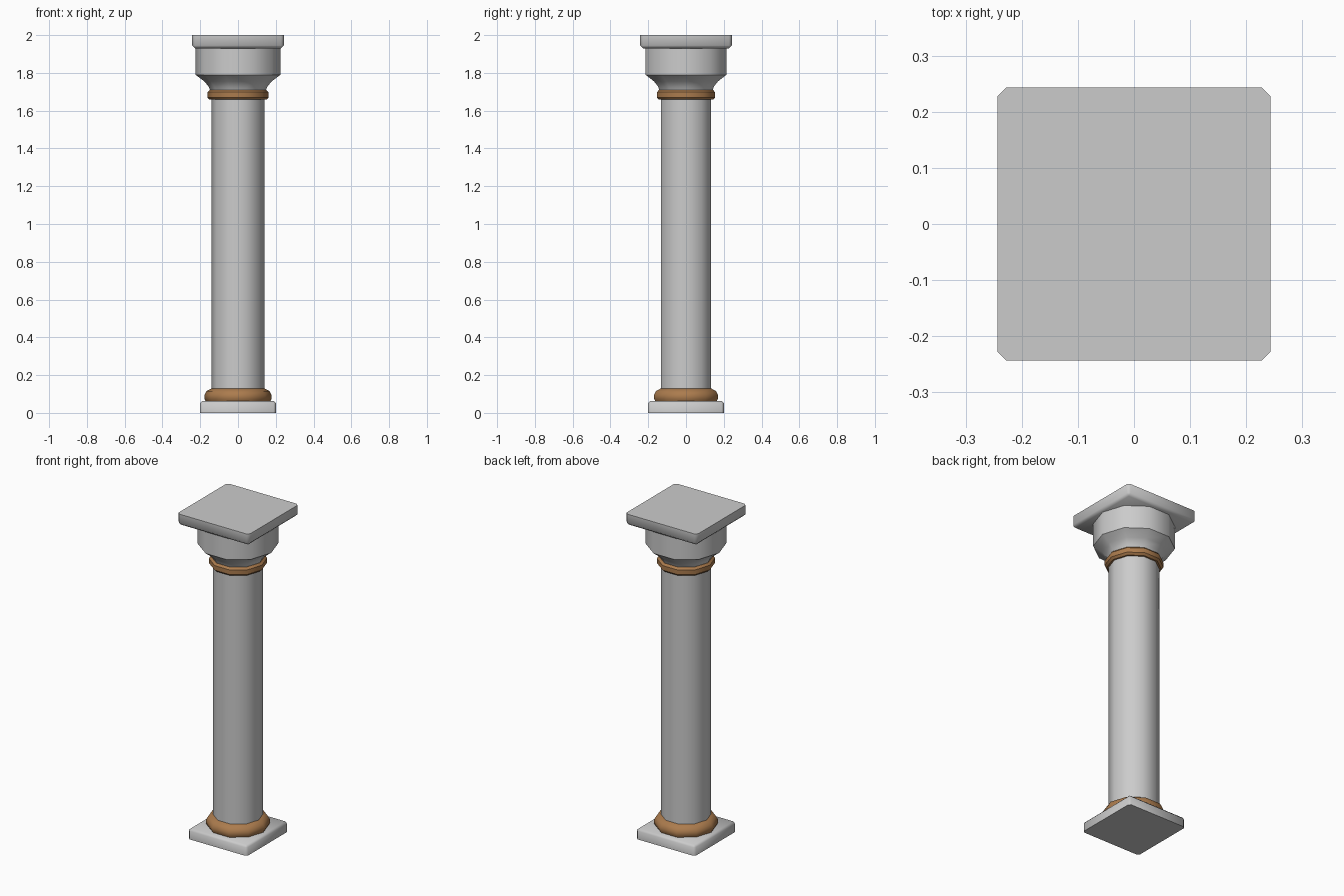
import bpy
import bmesh
from math import cos, sin, tau, radians

SIDES = 10

if "Cube" in bpy.data.objects:
    bpy.data.objects.remove(bpy.data.objects["Cube"], do_unlink=True)


def make_material(name, color):
    mat = bpy.data.materials.new(name)
    mat.use_nodes = True
    mat.diffuse_color = color
    mat.node_tree.nodes["Principled BSDF"].inputs["Base Color"].default_value = color
    return mat


stone = make_material("grey stone", (0.6, 0.6, 0.6, 1))
bronze = make_material("bronze trim", (0.41, 0.2, 0.075, 1))


def finish(name, bm, mat, angle):
    """Turn a bmesh into a shaded, coloured object."""
    bmesh.ops.recalc_face_normals(bm, faces=bm.faces)
    mesh = bpy.data.meshes.new(name)
    bm.to_mesh(mesh)
    bm.free()
    mesh.materials.append(mat)
    obj = bpy.data.objects.new(name, mesh)
    bpy.context.collection.objects.link(obj)
    bpy.ops.object.select_all(action="DESELECT")
    obj.select_set(True)
    bpy.context.view_layer.objects.active = obj
    bpy.ops.object.shade_smooth_by_angle(angle=radians(angle))
    return obj


def turned(name, profile, mat):
    """Ten-sided turned part from (radius, height) points, capped at both ends."""
    bm = bmesh.new()
    rings = [[bm.verts.new((r * cos(tau * i / SIDES), r * sin(tau * i / SIDES), z))
              for i in range(SIDES)] for r, z in profile]
    for low, high in zip(rings, rings[1:]):
        for i in range(SIDES):
            j = (i + 1) % SIDES
            bm.faces.new((low[i], low[j], high[j], high[i]))
    bm.faces.new(rings[0][::-1])
    bm.faces.new(rings[-1])
    return finish(name, bm, mat, 40)


def slab(name, half, z_outer, z_inner, chamfer):
    """Square slab, chamfered at its corners and on the edge that meets the column."""
    bm = bmesh.new()
    bmesh.ops.create_cube(bm, size=1)
    for v in bm.verts:
        v.co.x *= 2 * half
        v.co.y *= 2 * half
        v.co.z = z_inner if (v.co.z > 0) == (z_inner > z_outer) else z_outer
    edges = [e for e in bm.edges if any(abs(v.co.z - z_inner) < 1e-4 for v in e.verts)]
    bmesh.ops.bevel(bm, geom=edges, offset=chamfer, segments=1, affect="EDGES")
    return finish(name, bm, stone, 62)


# Base
slab("base_slab", 0.2, 0, 0.063, 0.012)
turned("base_ring", [(0.17, 0.06), (0.178, 0.075), (0.178, 0.095),
                     (0.167, 0.115), (0.14, 0.13)], bronze)

# Shaft
turned("shaft", [(0.14, 0.12), (0.14, 1.67)], stone)

# Neck ring
turned("neck_ring", [(0.15, 1.658), (0.162, 1.67), (0.162, 1.698), (0.15, 1.71)], bronze)

# Capital: flared neck, straight drum and top slab
turned("capital", [(0.145, 1.7), (0.155, 1.727), (0.178, 1.755), (0.225, 1.79),
                   (0.225, 1.932)], stone)
slab("top_slab", 0.243, 2, 1.93, 0.015)
